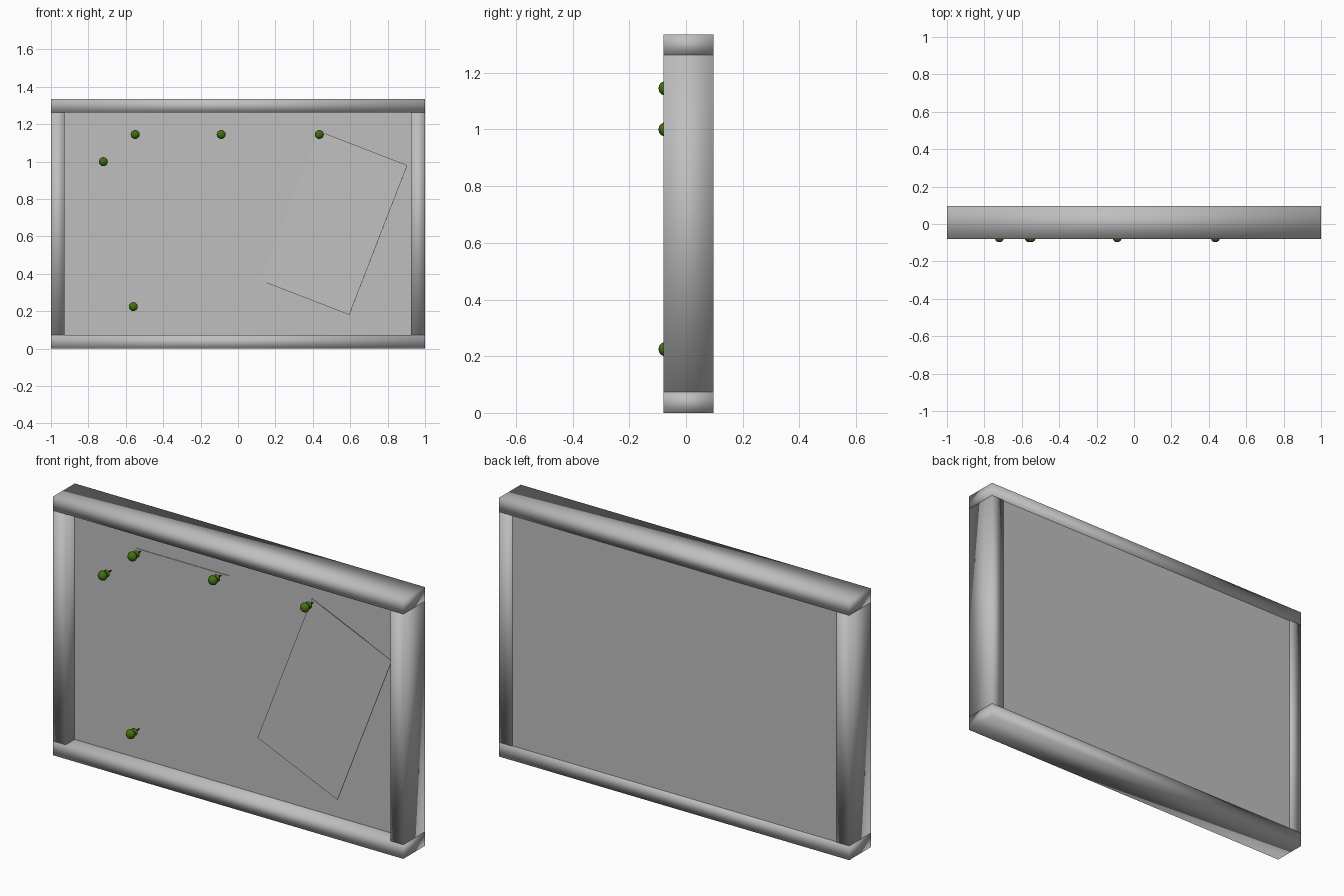
import bpy, bmesh, math
from mathutils import Matrix, Vector

if "Cube" in bpy.data.objects:
    bpy.data.objects.remove(bpy.data.objects["Cube"])


def material(name, rgb):
    m = bpy.data.materials.new(name)
    m.diffuse_color = (*rgb, 1)
    m.use_nodes = True
    m.node_tree.nodes["Principled BSDF"].inputs["Base Color"].default_value = m.diffuse_color
    return m


GREY = material("board grey", (0.52, 0.52, 0.52))
GREEN = material("pin green", (0.055, 0.16, 0.005))


def finish(name, bm, mat, smooth=False):
    bmesh.ops.recalc_face_normals(bm, faces=bm.faces)
    me = bpy.data.meshes.new(name)
    bm.to_mesh(me)
    bm.free()
    me.materials.append(mat)
    for p in me.polygons:
        p.use_smooth = smooth
    ob = bpy.data.objects.new(name, me)
    bpy.context.collection.objects.link(ob)
    return ob


def box(name, lo, hi, mat, smooth=False):
    lo, hi = Vector(lo), Vector(hi)
    bm = bmesh.new()
    bmesh.ops.create_cube(bm, size=1, matrix=Matrix.Translation((lo + hi) / 2)
                          @ Matrix.Diagonal((*(hi - lo), 1)))
    return finish(name, bm, mat, smooth)


# Frame: full-width rails with side posts between them
FRONT, BACK, TOP = -0.08, 0.097, 1.335
box("bottom_rail", (-1, FRONT, 0), (1, BACK, 0.073), GREY, True)
box("top_rail", (-1, FRONT, 1.263), (1, BACK, TOP), GREY, True)
box("left_post", (-1, FRONT, 0.073), (-0.928, BACK, 1.263), GREY, True)
box("right_post", (0.926, FRONT, 0.073), (1, BACK, 1.263), GREY, True)

# Board panel, recessed at the front and almost flush at the back
box("board_panel", (-0.94, -0.006, 0.06), (0.94, 0.093, 1.275), GREY)

# Pinned sheets of paper; the second one leans and lifts on its free edge
box("straight_paper", (-0.575, -0.011, 0.355), (-0.045, -0.008, 1.155), GREY)
sheet = box("leaning_paper", (-0.255, -0.0015, -0.429), (0.255, 0.0015, 0.429), GREY)
sheet.location = (0.5125, -0.024, 0.6725)
sheet.rotation_euler = (Matrix.Rotation(math.radians(21.2), 3, 'Y')
                        @ Matrix.Rotation(math.radians(-3), 3, 'Z')).to_euler()

# Push pins: (radius, y) profile spun about the y axis
PROFILE = [(0, -0.097), (0.011, -0.095), (0.019, -0.089), (0.024, -0.080),
           (0.024, -0.072), (0.019, -0.064), (0.012, -0.059), (0.012, -0.053),
           (0.018, -0.050), (0.019, -0.045), (0.014, -0.041), (0.004, -0.040),
           (0.003, -0.004), (0, -0.003)]


def push_pin(name, x, z):
    bm = bmesh.new()
    vs = [bm.verts.new((r, y, 0)) for r, y in PROFILE]
    es = [bm.edges.new(p) for p in zip(vs, vs[1:])]
    bmesh.ops.spin(bm, geom=vs + es, cent=(0, 0, 0), axis=(0, 1, 0),
                   angle=math.tau, steps=16)
    bmesh.ops.remove_doubles(bm, verts=bm.verts, dist=0.0002)
    finish(name, bm, GREEN, True).location = (x, 0, z)


for i, (x, z) in enumerate([(-0.72, 1.0), (-0.55, 1.145), (-0.09, 1.145),
                            (0.435, 1.145), (-0.56, 0.225)]):
    push_pin(f"push_pin_{i + 1}", x, z)
